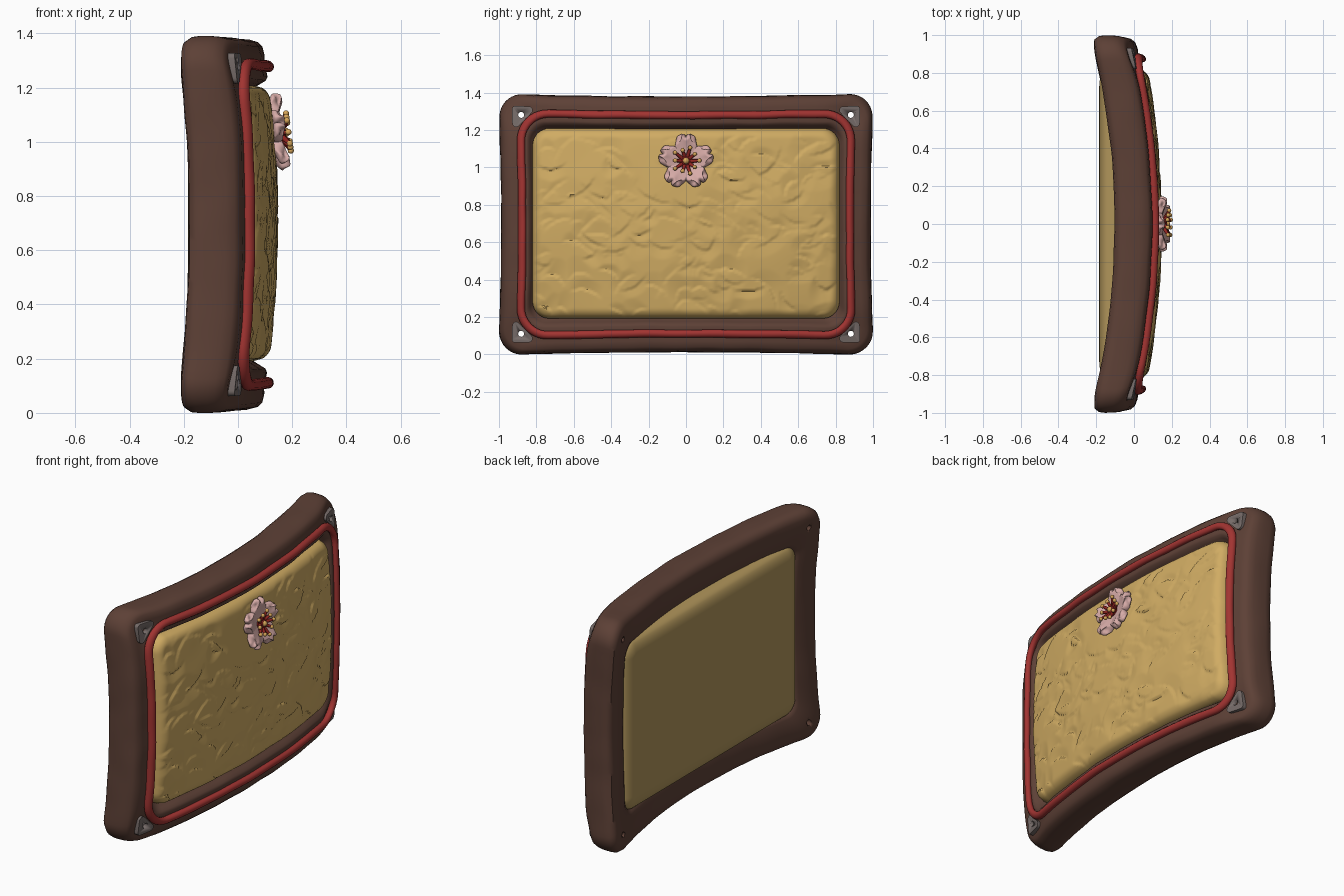
import bpy, bmesh, math, random
from mathutils import Vector, noise

if "Cube" in bpy.data.objects:
    bpy.data.objects.remove(bpy.data.objects["Cube"])

random.seed(4)
ZC = 0.695


def mat(name, rgb):
    m = bpy.data.materials.new(name)
    m.diffuse_color = (*rgb, 1)
    m.use_nodes = True
    m.node_tree.nodes["Principled BSDF"].inputs["Base Color"].default_value = m.diffuse_color
    return m


WOOD = mat("dark brown wood", (0.11, 0.052, 0.037))
STRAW = mat("straw yellow", (0.63, 0.41, 0.125))
OLIVE = mat("olive backing", (0.43, 0.295, 0.102))
RED = mat("cord red", (0.36, 0.034, 0.031))
IRON = mat("grey iron", (0.18, 0.148, 0.14))
PINK = mat("petal pink", (0.68, 0.41, 0.39))
CRIMSON = mat("crimson", (0.28, 0.018, 0.015))
POLLEN = mat("pollen yellow", (0.68, 0.38, 0.1))


def bend(y, v):
    """Forward bow of the whole board; v is z measured from mid height."""
    k = (v / ZC) ** 2
    return 0.115 * (1 - y * y) + 0.03 * (1 - k) - 0.015 * y * y * k


def warp(x, y, v):
    """Bow and pinch a point given in board space."""
    return Vector((x + bend(y, v),
                   y * (1 - 0.014 * (1 - (v / ZC) ** 2)),
                   ZC + v * (1 - 0.022 * (1 - y * y))))


def finish(name, bm, material, angle=50):
    bmesh.ops.recalc_face_normals(bm, faces=bm.faces)
    me = bpy.data.meshes.new(name)
    bm.to_mesh(me)
    bm.free()
    me.materials.append(material)
    ob = bpy.data.objects.new(name, me)
    bpy.context.collection.objects.link(ob)
    bpy.ops.object.select_all(action='DESELECT')
    ob.select_set(True)
    bpy.context.view_layer.objects.active = ob
    bpy.ops.object.shade_smooth_by_angle(angle=math.radians(angle))
    return ob


def rounded_rect(a, b, r, arc=10, side=36):
    """Points round a rectangle of half sizes a, b with corner radius r."""
    arcs = []
    for k, (sy, sz) in enumerate([(1, 1), (-1, 1), (-1, -1), (1, -1)]):
        arcs.append([Vector((sy * (a - r) + r * math.cos(t), sz * (b - r) + r * math.sin(t)))
                     for t in [math.pi / 2 * (k + i / arc) for i in range(arc + 1)]])
    pts = []
    for k in range(4):
        p, q = arcs[k][-1], arcs[(k + 1) % 4][0]
        pts += arcs[k] + [p.lerp(q, i / side) for i in range(1, side)]
    return pts


def ring(name, outer, inner, profile, material, rough, dip=0):
    """Sweep a closed profile (s from outer to inner, x) round the board.
    dip lowers the front face under the corner plates."""
    bm = bmesh.new()
    loops = []
    for p, q in zip(rounded_rect(*outer), rounded_rect(*inner)):
        loop = []
        for s, x in profile:
            c = p.lerp(q, s)
            if x > -0.1:
                d = math.hypot(abs(c.x) - 0.9, abs(c.y) - 0.6)
                x -= dip * math.exp(-(d / 0.1) ** 2)
            w = warp(x, c.x, c.y)
            n = noise.noise_vector(Vector((w.x * 9, w.y * 6, w.z * 6)))
            loop.append(bm.verts.new(w + n * rough))
        loops.append(loop)
    n, m = len(loops), len(profile)
    for i in range(n):
        for j in range(m):
            k, l = (i + 1) % n, (j + 1) % m
            bm.faces.new((loops[i][j], loops[k][j], loops[k][l], loops[i][l]))
    return finish(name, bm, material)


# Carved frame
frame = ring("frame", (1.003, 0.699, 0.13), (0.805, 0.497, 0.08),
             [(0, -0.11), (0.015, -0.075), (0.06, -0.044), (0.14, -0.029), (0.3, -0.024),
              (0.43, -0.026), (0.53, -0.023), (0.7, -0.018), (0.77, -0.025), (0.83, -0.045),
              (0.92, -0.075), (1, -0.09), (1, -0.19), (0.95, -0.213), (0.85, -0.222),
              (0.5, -0.225), (0.25, -0.222), (0.1, -0.212), (0.02, -0.185), (0, -0.155)],
             WOOD, 0.004, 0.024)

# Red cord round the opening
circle = [(0.5 + 0.5 * math.cos(t), -0.012 + 0.021 * math.sin(t))
          for t in [i * math.pi / 6 for i in range(12)]]
ring("cord", (0.911, 0.619, 0.17), (0.868, 0.576, 0.127), circle, RED, 0.003)

# Panel: domed front with chisel strokes, nearly flat back
A, B, R = 0.82, 0.508, 0.09
strokes = []
for _ in range(170):
    t = random.uniform(-0.9, 0.9) + random.choice((0, math.pi))
    strokes.append((random.uniform(-A, A), random.uniform(-B, B), math.cos(t), math.sin(t),
                    random.uniform(0.05, 0.13), random.uniform(0.04, 0.1),
                    random.uniform(0.005, 0.012)))


def chisel(y, v):
    d = 0
    for cy, cv, c, s, ln, wd, h in strokes:
        dy, dv = y - cy, v - cv
        if abs(dy) < 0.18 and abs(dv) < 0.18:
            p = (dy * c + dv * s) / ln
            q = (dv * c - dy * s) / wd + 0.5 * p * p
            if abs(p) < 1 and 0 < q < 1:
                d = max(d, h * (1 - p * p) * (1 - q))
    return d


def round_corner(y, v):
    p, q = abs(y) - (A - R), abs(v) - (B - R)
    if p > 0 and q > 0:
        k = max(p, q) / math.hypot(p, q)
        return math.copysign(A - R + p * k, y), math.copysign(B - R + q * k, v)
    return y, v


def panel_point(u, w, front):
    y, v = round_corner(u, w)
    edge = min(A - abs(u), B - abs(w))
    e = min(1, edge / (0.055 if front else 0.09))
    drop = 1 - math.sqrt(max(0, 1 - (1 - e) ** 2))
    if front:
        x = 0.149 - 0.115 * y * y - 0.035 * (v / B) ** 2 - 0.055 * drop
        x += 0.004 * noise.noise(Vector((y * 5, v * 5, 0))) - chisel(y, v) * e
    else:
        x = -0.184 + 0.05 * drop
    return (x, y, ZC + 0.005 + v)


bm = bmesh.new()
NU, NV = 180, 112
sheets = []
for front in (True, False):
    g = [[bm.verts.new(panel_point(A * (2 * i / NU - 1), B * (2 * j / NV - 1), front))
          for j in range(NV + 1)] for i in range(NU + 1)]
    for i in range(NU):
        for j in range(NV):
            face = bm.faces.new((g[i][j], g[i + 1][j], g[i + 1][j + 1], g[i][j + 1]))
            face.material_index = 0 if front else 1
    sheets.append([g[i][0] for i in range(NU)] + [g[NU][j] for j in range(NV)]
                  + [g[i][NV] for i in range(NU, 0, -1)] + [g[0][j] for j in range(NV, 0, -1)])
f, b = sheets
for i in range(len(f)):
    k = (i + 1) % len(f)
    bm.faces.new((f[i], f[k], b[k], b[i])).material_index = 1
finish("panel", bm, STRAW).data.materials.append(OLIVE)

# Cutter for the four bolt holes
bm = bmesh.new()
for sy in (1, -1):
    for sz in (1, -1):
        c = [warp(x, sy * 0.885, sz * 0.588) for x in (-0.3, 0.1)]
        ends = [[bm.verts.new(p + Vector((0, 0.016 * math.cos(t), 0.016 * math.sin(t))))
                 for t in [k * math.pi / 8 for k in range(16)]] for p in c]
        for k in range(16):
            bm.faces.new((ends[0][k], ends[0][k - 1], ends[1][k - 1], ends[1][k]))
        bm.faces.new(ends[0])
        bm.faces.new(ends[1])
cutter = finish("hole_cutter", bm, IRON)
cutter.hide_render = True
cutter.hide_viewport = True

# Iron corner plates: rounded triangles
bm = bmesh.new()
for sy in (1, -1):
    for sz in (1, -1):
        pts = []
        for cy, cz, a0, a1 in [(0.914, 0.615, 0, 90), (0.842, 0.615, 90, 225), (0.914, 0.542, 225, 360)]:
            for k in range(7):
                t = math.radians(a0 + (a1 - a0) * k / 6)
                pts.append((sy * (cy + 0.02 * math.cos(t)), sz * (cz + 0.02 * math.sin(t))))
        lo, hi = [[bm.verts.new(warp(x, *p)) for p in pts] for x in (-0.065, -0.023)]
        for k in range(len(pts)):
            bm.faces.new((lo[k], lo[k - 1], hi[k - 1], hi[k]))
        bm.faces.new(lo)
        bm.faces.new(hi)
plates = finish("corner_plates", bm, IRON, 30)
for ob in (frame, plates):
    mod = ob.modifiers.new("bolt holes", 'BOOLEAN')
    mod.object = cutter
    mod.operation = 'DIFFERENCE'
    mod.solver = 'EXACT'


# Flower space: a sideways, b upwards, h out of the panel, leaning with the dome
def fl(a, b, h):
    return Vector((0.122 + h - 0.13 * b, a, 1.028 + b + 0.13 * h))


# Five plump, notched, cupped petals
bm = bmesh.new()
NS, NT = 10, 12
for k in range(5):
    ang = k * math.tau / 5
    ca, sa = math.cos(ang), math.sin(ang)
    g = []
    for i in range(NS + 1):
        s = i / NS
        w = 0.008 + 0.052 * math.sin(math.pi * 0.86 * s ** 1.25) ** 0.85
        row = []
        for j in range(NT + 1):
            t = 2 * j / NT - 1
            r = 0.010 + 0.112 * s + s ** 4 * 0.026 * math.sin(math.pi * abs(t))
            h = 0.006 + 0.036 * s * s - 0.006 * t * t * s
            row.append(bm.verts.new(fl(w * t * ca + r * sa, r * ca - w * t * sa, h)))
        g.append(row)
    for i in range(NS):
        for j in range(NT):
            bm.faces.new((g[i][j], g[i + 1][j], g[i + 1][j + 1], g[i][j + 1]))
petals = finish("petals", bm, PINK, 180)
sol = petals.modifiers.new("thickness", 'SOLIDIFY')
sol.thickness = 0.042
sol.offset = 0
sub = petals.modifiers.new("soften", 'SUBSURF')
sub.levels = sub.render_levels = 1


def ball(bm, p, r):
    res = bmesh.ops.create_uvsphere(bm, u_segments=12, v_segments=8, radius=r)
    bmesh.ops.translate(bm, verts=res["verts"], vec=p)


def stick(bm, p, q, r1, r2):
    d = q - p
    res = bmesh.ops.create_cone(bm, segments=8, cap_ends=True, radius1=r1, radius2=r2, depth=d.length)
    bmesh.ops.rotate(bm, verts=res["verts"], matrix=d.to_track_quat('Z', 'Y').to_matrix())
    bmesh.ops.translate(bm, verts=res["verts"], vec=(p + q) / 2)


# Stamens: crimson filaments with pollen tips
fil, tips = bmesh.new(), bmesh.new()
ball(fil, fl(0, 0, 0.026), 0.034)
ball(tips, fl(0, 0, 0.053), 0.017)
for k in range(10):
    t = k * math.tau / 10 + math.pi / 10
    r = 0.072 if k % 2 == 0 else 0.058
    end = fl(r * math.sin(t), r * math.cos(t), 0.064)
    stick(fil, fl(0.008 * math.sin(t), 0.008 * math.cos(t), 0.03), end, 0.013, 0.007)
    ball(tips, end, 0.0115)
finish("filaments", fil, CRIMSON)
finish("pollen_tips", tips, POLLEN)
